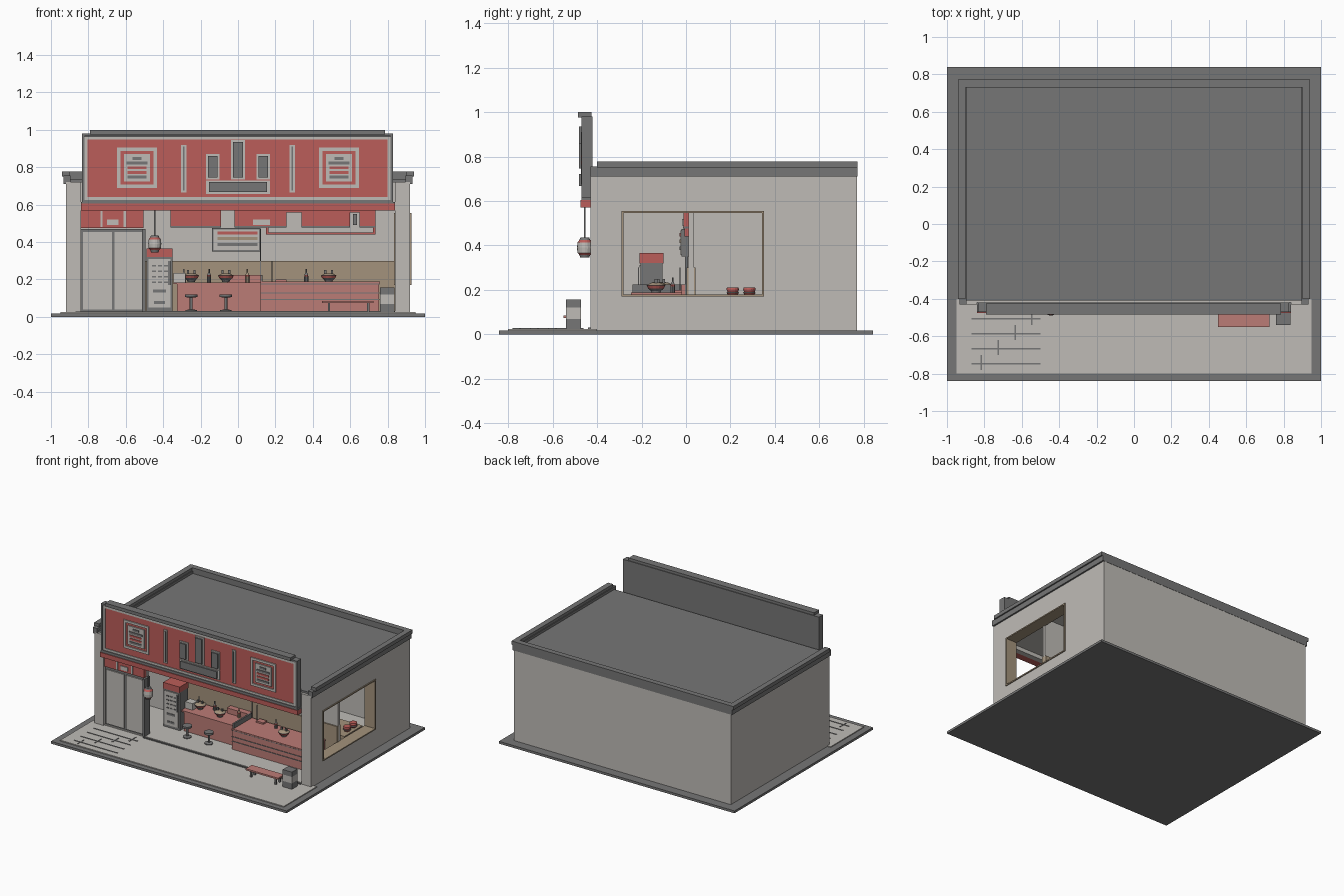
import bpy
import bmesh
import math
from mathutils import Vector

cube = bpy.data.objects.get("Cube")
if cube:
    bpy.data.objects.remove(cube, do_unlink=True)


def material(name, red, green, blue):
    mat = bpy.data.materials.new(name)
    mat.use_nodes = True
    color = (red, green, blue, 1)
    mat.diffuse_color = color
    mat.node_tree.nodes["Principled BSDF"].inputs["Base Color"].default_value = color
    return mat


LIGHT = material("warm light grey", .52, .50, .47)
DARK = material("dark grey", .18, .18, .18)
RED = material("sign red", .50, .11, .10)
PINK = material("faded red", .50, .20, .18)
TAN = material("tan wood", .37, .29, .20)


def finish(name, bm, mats):
    bmesh.ops.recalc_face_normals(bm, faces=bm.faces)
    mesh = bpy.data.meshes.new(name)
    bm.to_mesh(mesh)
    bm.free()
    for mat in mats:
        mesh.materials.append(mat)
    obj = bpy.data.objects.new(name, mesh)
    bpy.context.scene.collection.objects.link(obj)
    return obj


def add_box(bm, spans):
    verts = bmesh.ops.create_cube(bm, size=1)["verts"]
    for vert in verts:
        vert.co = Vector([(a + b) / 2 + c * (b - a) for c, (a, b) in zip(vert.co, spans)])


def box(name, mat, x, y, z):
    """Box filling the given x, y and z ranges."""
    bm = bmesh.new()
    add_box(bm, (x, y, z))
    return finish(name, bm, [mat])


def frame(name, mat, across, up, inner_across, inner_up, depth, facing="y"):
    """Rectangular frame standing upright, facing along y or x."""
    bm = bmesh.new()
    (a, b), (c, d) = across, inner_across
    pieces = [((a, c), up), ((d, b), up),
              (inner_across, (up[0], inner_up[0])), (inner_across, (inner_up[1], up[1]))]
    for side, rise in pieces:
        add_box(bm, (side, depth, rise) if facing == "y" else (depth, side, rise))
    return finish(name, bm, [mat])


def border(name, mat, across, up, width, depth, facing="y"):
    """Frame of even width."""
    inner = [(lo + width, hi - width) for lo, hi in (across, up)]
    return frame(name, mat, across, up, inner[0], inner[1], depth, facing)


def turned(name, mats, profile, place, sides=16):
    """Turned part; each profile point is radius, height, material slot."""
    bm = bmesh.new()
    rings = []
    for radius, height, slot in profile:
        rings.append([bm.verts.new((place[0] + radius * math.cos(math.tau * i / sides),
                                    place[1] + radius * math.sin(math.tau * i / sides),
                                    place[2] + height)) for i in range(sides)])
    for ring, following, point in zip(rings, rings[1:], profile):
        for i in range(sides):
            j = (i + 1) % sides
            face = bm.faces.new((ring[i], ring[j], following[j], following[i]))
            face.material_index = point[2]
    bm.faces.new(rings[0]).material_index = profile[0][2]
    bm.faces.new(rings[-1]).material_index = profile[-1][2]
    return finish(name, bm, mats)


# Ground slab, forecourt and inside floor
box("ground_slab", DARK, (-1, 1), (-.84, .84), (0, .018))
box("forecourt", LIGHT, (-.95, .95), (-.8, -.4), (.01, .025))
box("inside_floor", LIGHT, (-.9, .9), (-.42, .75), (.01, .03))
for row in range(4):
    y = -.75 + row * .08
    box("paving_joint_long", DARK, (-.87, -.5), (y, y + .008), (.02, .028))
    x = -.82 + row * .09
    box("paving_joint_short", DARK, (x, x + .008), (y - .03, y + .05), (.02, .028))
box("threshold_joint", DARK, (-.5, .84), (-.44, -.43), (.02, .031))

# Shell walls with one side window
window_y, window_z = (-.29, .35), (.17, .555)
box("left_wall", LIGHT, (-.92, -.84), (-.43, .77), (.015, .72))
frame("right_wall", LIGHT, (-.43, .77), (.015, .72), window_y, window_z, (.84, .92), "x")
box("back_wall", LIGHT, (-.84, .84), (.70, .77), (.015, .72))
box("front_lintel", LIGHT, (-.84, .84), (-.42, -.38), (.57, .72))
border("window_casing", TAN, window_y, window_z, .009, (.835, .927), "x")
box("window_mullion", DARK, (.86, .865), (.345, .352), window_z)

# Roof deck, cornice and parapet
box("roof_deck", DARK, (-.91, .91), (-.41, .75), (.69, .735))
box("ceiling", LIGHT, (-.84, .84), (-.40, .70), (.60, .69))
for low, high, out, inner, front in ((.71, .755, .932, .895, -.43), (.75, .778, .942, .90, -.40)):
    for side in (-1, 1):
        span = sorted((side * inner, side * out))
        box("side_cornice", DARK, span, (front, .772), (low, high))
    box("back_cornice", DARK, (-inner, inner), (.73, .772), (low, high))

# Partition with wooden dado
box("partition", LIGHT, (-.84, .84), (.012, .035), (.03, .60))
box("dado", TAN, (-.50, .84), (.002, .042), (.03, .30))
box("dado_joint", DARK, (.117, .123), (-.004, .01), (.03, .47))

# Sign board with frame and cap
box("sign_board", DARK, (-.835, .83), (-.452, -.42), (.61, .98))
box("sign_cap", DARK, (-.79, .785), (-.485, -.425), (.975, 1))
border("sign_rim", DARK, (-.835, .83), (.61, .98), .014, (-.47, -.44))
border("sign_trim", LIGHT, (-.82, .815), (.625, .965), .016, (-.465, -.44))
box("sign_panel", RED, (-.805, .80), (-.46, -.44), (.64, .95))
box("awning_band", RED, (-.84, .84), (-.475, -.41), (.57, .605))
box("awning_edge", DARK, (-.84, .84), (-.47, -.41), (.604, .615))

# Plain sign ornaments
for side in (-1, 1):
    middle = side * .54
    square = (middle - .107, middle + .107)
    border("ornament_border", LIGHT, square, (.69, .905), .018, (-.468, -.455))
    box("ornament_tile", LIGHT, (middle - .07, middle + .07), (-.468, -.455), (.725, .87))
    for height, half, mat in ((.74, .05, DARK), (.765, .05, RED), (.79, .05, RED), (.815, .055, DARK), (.84, .025, DARK)):
        box("ornament_stripe", mat, (middle - half, middle + half), (-.473, -.46), (height, height + .015))
    bar = side * .29
    box("divider_edge", LIGHT, (bar - .015, bar + .015), (-.468, -.455), (.665, .92))
    box("divider_core", DARK, (bar - .005, bar + .005), (-.473, -.455), (.675, .91))
for middle, half, top in ((-.135, .036, .87), (0, .038, .945), (.135, .036, .87)):
    box("ornament_bar_edge", LIGHT, (middle - half, middle + half), (-.468, -.455), (.735, top))
    box("ornament_bar", DARK, (middle - half + .01, middle + half - .01), (-.48, -.455), (.745, top - .01))
box("ornament_sill_edge", LIGHT, (-.17, .17), (-.468, -.455), (.657, .73))
box("ornament_sill", DARK, (-.155, .155), (-.48, -.455), (.667, .722))

# Entrance doors and panel above
box("door_surround", DARK, (-.84, -.50), (-.41, -.38), (.03, .47))
for left, right in ((-.828, -.675), (-.66, -.512)):
    box("door_leaf", LIGHT, (left, right), (-.418, -.40), (.04, .455))
box("door_post", DARK, (-.51, -.495), (-.43, -.36), (.03, .47))
box("door_header", RED, (-.84, -.505), (-.42, -.39), (.475, .57))
for middle in (-.73, -.605):
    box("header_strip", LIGHT, (middle - .006, middle + .006), (-.426, -.41), (.48, .565))
box("header_plaque", LIGHT, (-.70, -.64), (-.426, -.41), (.49, .52))

# Hanging panels above the counter
for left, right in ((-.36, -.09), (-.02, .26), (.34, .60), (.65, .735)):
    box("hanging_panel", RED, (left, right), (-.012, .014), (.485, .57))
    box("hanging_panel_rail", DARK, (left, right), (-.014, .014), (.477, .486))
box("hanging_plaque", LIGHT, (.08, .17), (-.018, -.01), (.49, .52))
box("hanging_plate", DARK, (.615, .635), (-.01, .014), (.49, .55))
border("panel_outline", RED, (.15, .735), (.44, .57), .012, (-.006, .014))
box("menu_board", DARK, (-.14, .12), (-.02, .014), (.35, .475))
box("menu_sheet", LIGHT, (-.132, .112), (-.025, -.01), (.358, .468))
for height, mat in ((.44, RED), (.41, TAN), (.38, DARK)):
    box("menu_stripe", mat, (-.11, .105), (-.029, -.02), (height, height + .016))

# Drinks machine
box("drinks_machine", DARK, (-.49, -.35), (-.205, -.105), (.03, .322))
box("machine_top", RED, (-.49, -.35), (-.208, -.102), (.32, .366))
box("machine_face", LIGHT, (-.478, -.362), (-.212, -.2), (.05, .31))
for row in range(4):
    for column in range(3):
        x, z = -.46 + column * .032, .18 + row * .03
        box("machine_slot", DARK, (x, x + .022), (-.216, -.205), (z, z + .008))
box("machine_side_strip", DARK, (-.374, -.362), (-.216, -.205), (.17, .30))
box("machine_tray", DARK, (-.45, -.39), (-.216, -.205), (.07, .085))
box("machine_coin_plate", DARK, (-.455, -.385), (-.216, -.205), (.13, .145))

# Counters
box("left_counter", PINK, (-.325, .12), (-.19, -.02), (.03, .175))
box("left_counter_top", PINK, (-.345, .12), (-.195, -.02), (.175, .185))
box("back_shelf", PINK, (-.06, .12), (-.05, -.005), (.18, .225))
box("right_counter", PINK, (.12, .755), (-.245, -.02), (.03, .178))
box("right_counter_top", PINK, (.12, .758), (-.248, -.018), (.178, .188))
for height in (.09, .125, .174):
    box("counter_groove", DARK, (.12, .756), (-.249, -.24), (height, height + .005))
box("counter_divider", DARK, (.12, .132), (-.24, -.02), (.17, .225))
box("counter_box", LIGHT, (-.345, -.28), (-.15, -.09), (.185, .235))
box("counter_caddy", PINK, (.20, .26), (-.065, -.02), (.18, .20))

# Bowls and bottles
for x, y in ((-.25, -.10), (-.065, -.125), (.485, -.135)):
    turned("bowl", [DARK, RED, TAN], [(.02, 0, 0), (.022, .008, 0), (.035, .02, 1), (.042, .034, 0), (.038, .036, 2), (.02, .046, 2)], (x, y, .187))
    for lean in (-.018, .018):
        box("bowl_garnish", DARK, (x + lean - .006, x + lean + .006), (y - .006, y + .006), (.22, .25))
for x, mat in ((-.155, DARK), (.365, DARK), (.05, TAN), (-.29, LIGHT)):
    turned("bottle", [mat, RED], [(.011, 0, 0), (.011, .03, 1), (.010, .04, 0), (.004, .052, 0), (.004, .07, 0)], (x, -.06, .185), 10)
box("tall_pole", DARK, (.18, .185), (-.03, -.025), (.18, .30))

# Back room table with stacked cups
box("back_table", TAN, (.5, .82), (.12, .34), (.15, .175))
for y in (.21, .285):
    turned("cup_stack", [RED, DARK], [(.02, 0, 0), (.028, .012, 1), (.024, .016, 0), (.028, .028, 0), (.026, .036, 0)], (.78, y, .175))

# Stools
for x in (-.25, -.065):
    turned("stool", [DARK], [(.03, 0, 0), (.03, .008, 0), (.008, .012, 0), (.008, .075, 0), (.034, .078, 0), (.034, .092, 0)], (x, -.26, .028))

# Bench
box("bench_seat", PINK, (.45, .725), (-.55, -.475), (.073, .085))
for x in (.48, .69):
    for y in (-.54, -.495):
        box("bench_leg", DARK, (x, x + .012), (y, y + .012), (.025, .075))

# Litter bin
bin_x, bin_y = (.758, .836), (-.54, -.473)
for low, high, mat in ((.025, .07, DARK), (.07, .12, LIGHT), (.12, .157, DARK)):
    box("litter_bin", mat, bin_x, bin_y, (low, high))

# Lantern hung beside the door
lantern = turned("lantern", [DARK, LIGHT, RED], [(.02, 0, 0), (.024, .012, 2), (.033, .022, 1), (.035, .045, 1), (.033, .068, 2), (.024, .08, 0), (.02, .09, 0)], (-.445, -.455, .345))
box("lantern_cord", DARK, (-.448, -.442), (-.458, -.452), (.43, .575))
